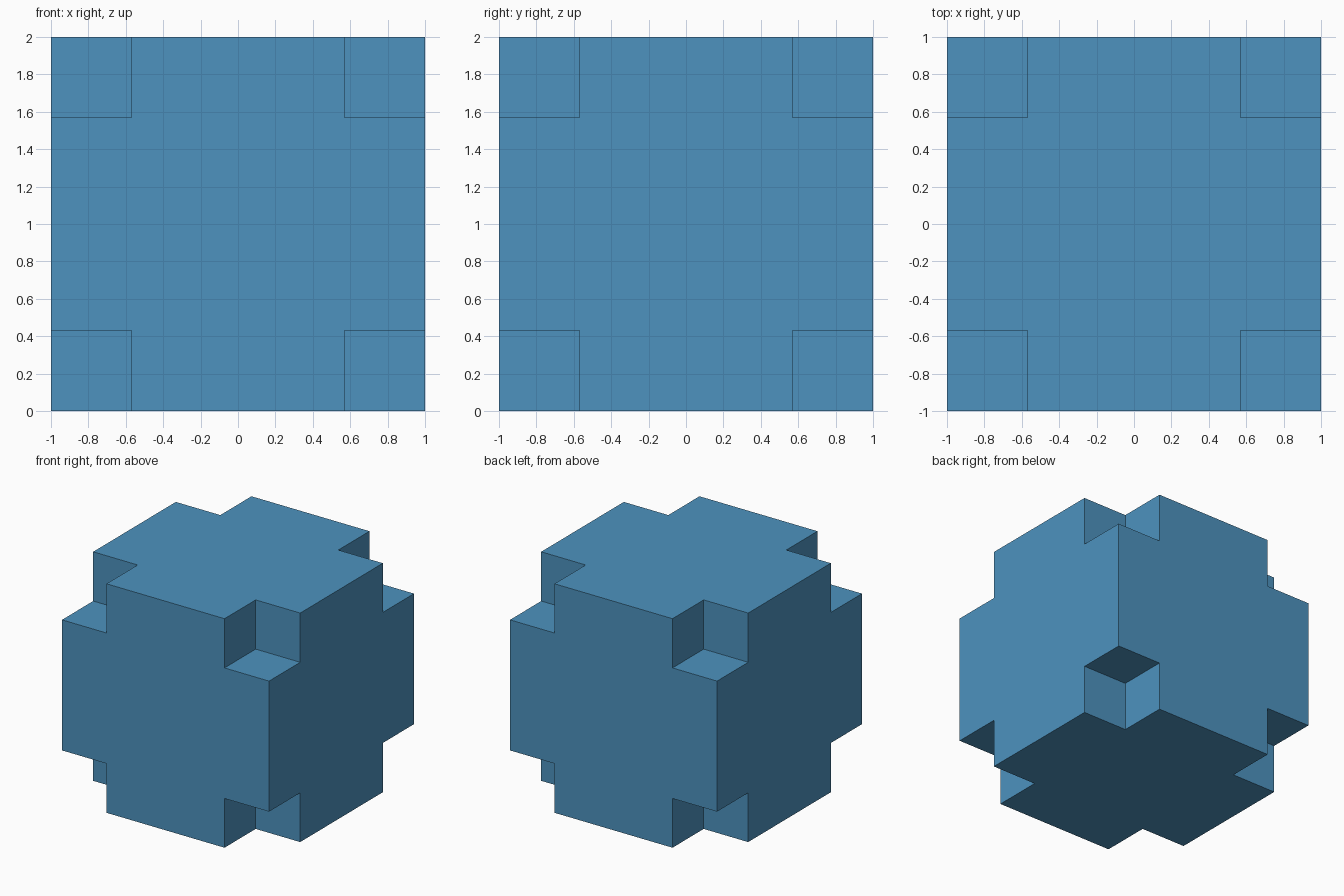
import bpy, bmesh
from itertools import product
from mathutils import Vector

if "Cube" in bpy.data.objects:
    bpy.data.objects.remove(bpy.data.objects["Cube"])

CUTS = [-1.0, -0.57, 0.57, 1.0]   # grid lines shared by all three axes

blue = bpy.data.materials.new("blue")
blue.diffuse_color = (0.075, 0.29, 0.52, 1)
blue.use_nodes = True
blue.node_tree.nodes["Principled BSDF"].inputs["Base Color"].default_value = blue.diffuse_color


def is_solid(cell):
    """Every cell of the 3x3x3 grid is filled except the eight corners."""
    return all(0 <= c <= 2 for c in cell) and any(c == 1 for c in cell)


# Notched cube: outer skin of the filled cells
bm = bmesh.new()
for cell in product(range(3), repeat=3):
    if not is_solid(cell):
        continue
    for axis, side in product(range(3), (0, 1)):
        neighbour = list(cell)
        neighbour[axis] += 1 if side else -1
        if is_solid(neighbour):
            continue
        u, v = (axis + 1) % 3, (axis + 2) % 3
        corners = []
        for du, dv in ((0, 0), (1, 0), (1, 1), (0, 1)):
            p = Vector()
            p[axis] = CUTS[cell[axis] + side]
            p[u] = CUTS[cell[u] + du]
            p[v] = CUTS[cell[v] + dv]
            p.z += 1
            corners.append(bm.verts.new(p))
        bm.faces.new(corners if side else corners[::-1])

# Weld the skin and merge coplanar faces
bmesh.ops.remove_doubles(bm, verts=bm.verts, dist=1e-4)
bmesh.ops.dissolve_limit(bm, angle_limit=0.01, verts=bm.verts, edges=bm.edges)
bmesh.ops.recalc_face_normals(bm, faces=bm.faces)

mesh = bpy.data.meshes.new("notched_cube")
bm.to_mesh(mesh)
bm.free()
mesh.materials.append(blue)
bpy.context.collection.objects.link(bpy.data.objects.new("notched_cube", mesh))
